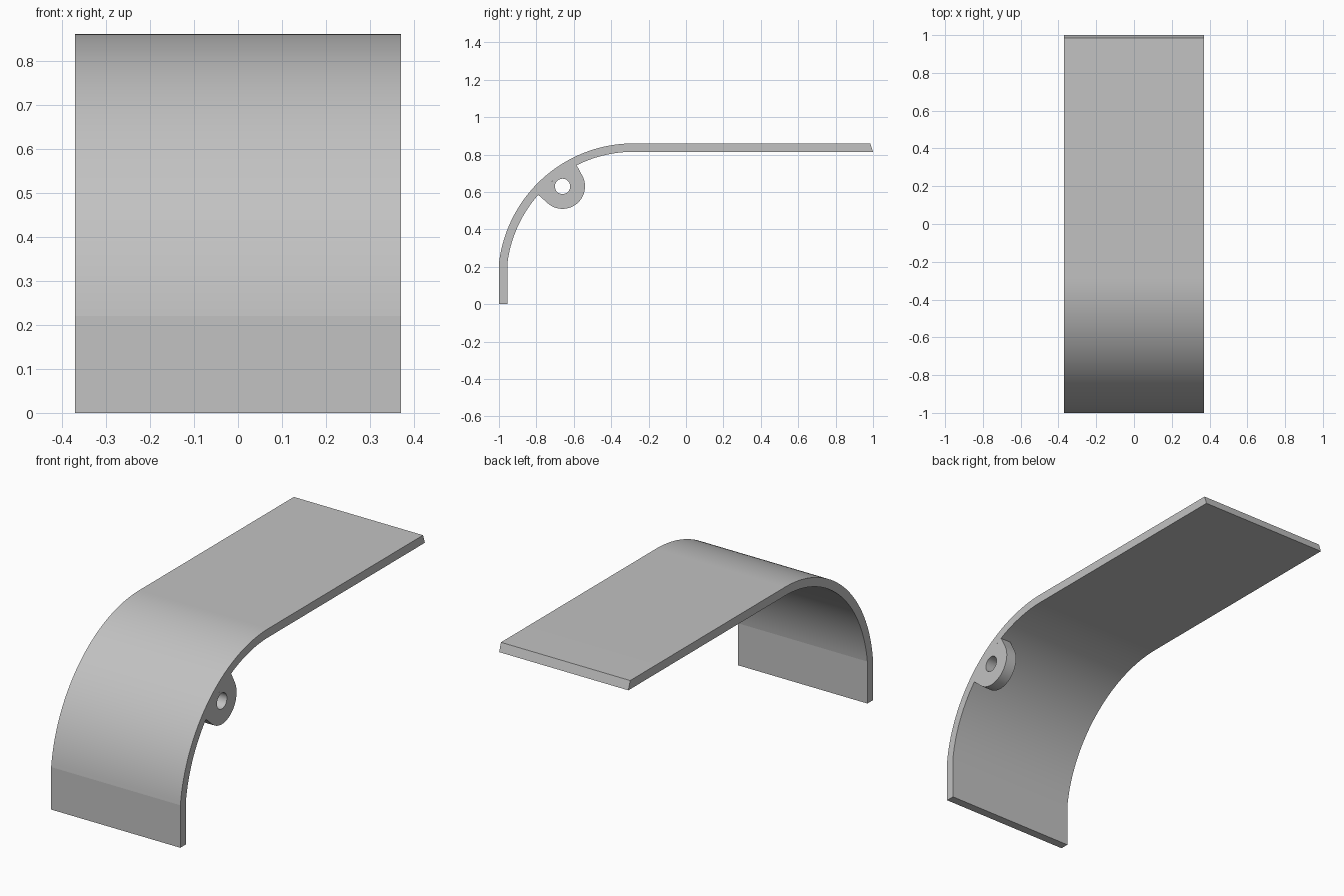
import bpy
import bmesh
import math
from mathutils import Vector

if "Cube" in bpy.data.objects:
    bpy.data.objects.remove(bpy.data.objects["Cube"], do_unlink=True)

# Single grey finish
grey = bpy.data.materials.new("plain_grey")
grey.use_nodes = True
colour = (0.54, 0.54, 0.54, 1)
grey.diffuse_color = colour
grey.node_tree.nodes["Principled BSDF"].inputs["Base Color"].default_value = colour

HALF_WIDTH = 0.37
TOP = 0.86
THICKNESS = 0.045
BEND = (-0.28, 0.135)      # bend centre in y, z
OUTER = TOP - BEND[1]
INNER = OUTER - THICKNESS


def arc(centre, radius, start, end, steps):
    """Points in y, z along an arc, angles in degrees."""
    angles = [math.radians(start + (end - start) * i / steps) for i in range(steps + 1)]
    return [(centre[0] + radius * math.cos(a), centre[1] + radius * math.sin(a)) for a in angles]


def extrude_profile(name, loops, x0, x1):
    """Fill closed y, z loops (inner loops become holes) and extrude along x."""
    bm = bmesh.new()
    for loop in loops:
        verts = [bm.verts.new((x0, y, z)) for y, z in loop]
        for i, v in enumerate(verts):
            bm.edges.new((verts[i - 1], v))
    bmesh.ops.triangle_fill(bm, edges=bm.edges[:], use_beauty=True, normal=Vector((1, 0, 0)))
    result = bmesh.ops.extrude_face_region(bm, geom=bm.faces[:])
    moved = [g for g in result["geom"] if isinstance(g, bmesh.types.BMVert)]
    bmesh.ops.translate(bm, verts=moved, vec=(x1 - x0, 0, 0))
    bmesh.ops.recalc_face_normals(bm, faces=bm.faces[:])
    mesh = bpy.data.meshes.new(name)
    bm.to_mesh(mesh)
    bm.free()
    mesh.materials.append(grey)
    obj = bpy.data.objects.new(name, mesh)
    bpy.context.collection.objects.link(obj)
    bpy.ops.object.select_all(action="DESELECT")
    obj.select_set(True)
    bpy.context.view_layer.objects.active = obj
    bpy.ops.object.shade_smooth_by_angle(angle=math.radians(5))
    return obj


# Bent cover: short front wall, curved shoulder, flat top with a bevelled rear edge
front, front_inside = -1, -1 + THICKNESS
outer_start = math.degrees(math.acos((front - BEND[0]) / OUTER))
inner_start = math.degrees(math.acos((front_inside - BEND[0]) / INNER))
cover = [(front, 0)]
cover += arc(BEND, OUTER, outer_start, 90, 48)
cover += [(0.985, TOP), (1, TOP - THICKNESS)]
cover += arc(BEND, INNER, 90, inner_start, 48)
cover += [(front_inside, 0)]
extrude_profile("bent_cover", [cover], -HALF_WIDTH, HALF_WIDTH)

# Pivot lug on one edge, seated against the inside of the bend
PIVOT = (-0.66, 0.63)
lug = arc(BEND, INNER, 138.6, 116.6, 12) + arc(PIVOT, 0.12, 30, -132, 60)
hole = arc(PIVOT, 0.041, 0, 360, 90)[:-1]
extrude_profile("pivot_lug", [lug, hole], HALF_WIDTH - 0.06, HALF_WIDTH)
